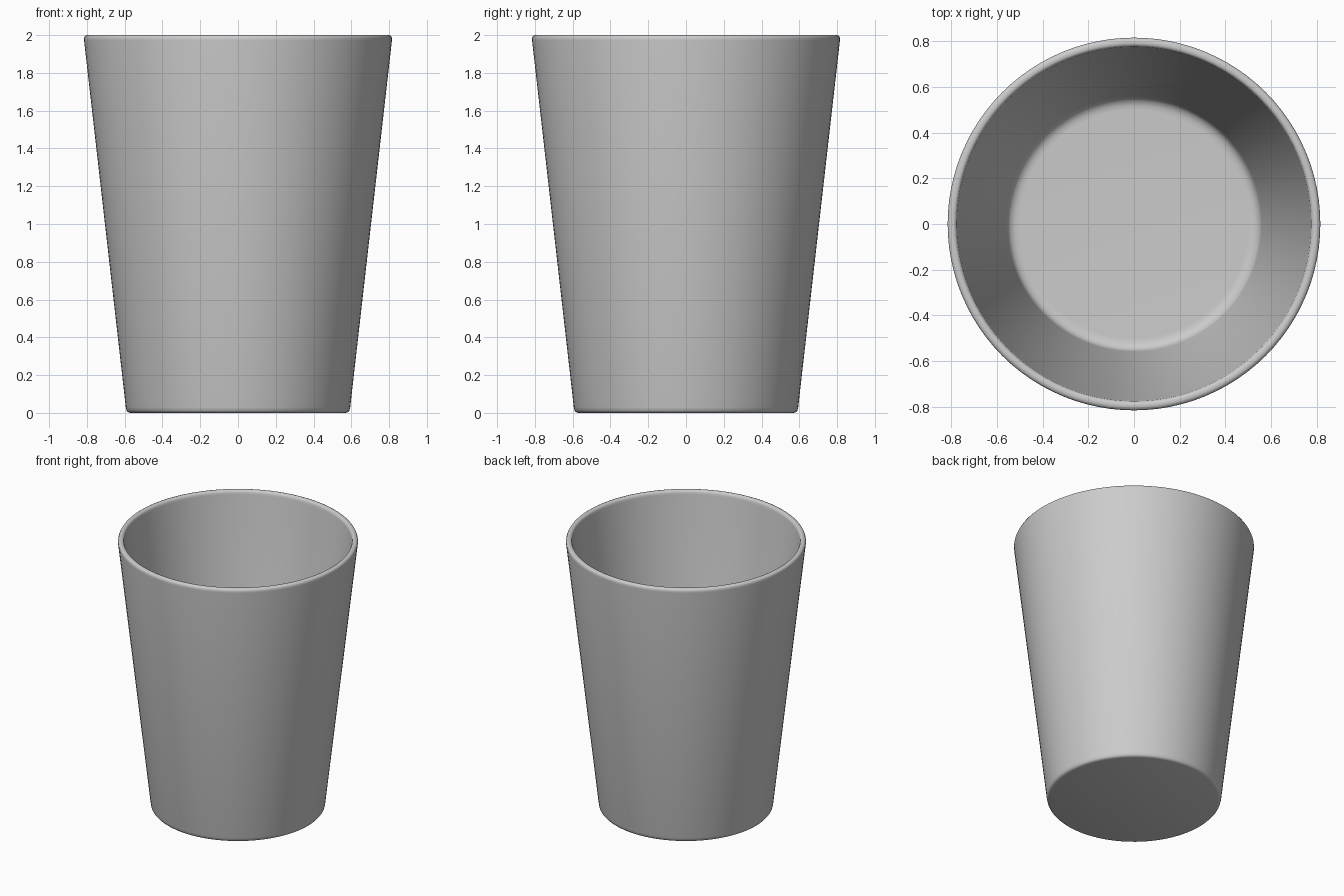
import bpy, bmesh, math

if "Cube" in bpy.data.objects:
    bpy.data.objects.remove(bpy.data.objects["Cube"])

SEGMENTS = 96

# Cup profile (radius, height): underside, outer wall, rounded rim, inner wall, floor
profile = [
    (0.0, 0.0), (0.57, 0.0), (0.583, 0.004), (0.590, 0.012), (0.594, 0.03),
    (0.815, 1.972), (0.815, 1.986), (0.810, 1.996), (0.800, 2.0),
    (0.788, 2.0), (0.780, 1.996), (0.775, 1.986), (0.773, 1.972),
    (0.558, 0.10), (0.552, 0.075), (0.540, 0.060), (0.520, 0.051), (0.50, 0.05),
    (0.0, 0.05),
]

# Spin the profile into a closed solid
bm = bmesh.new()
verts = [bm.verts.new((r, 0, z)) for r, z in profile]
edges = [bm.edges.new(pair) for pair in zip(verts, verts[1:])]
bmesh.ops.spin(bm, geom=verts + edges, cent=(0, 0, 0), axis=(0, 0, 1),
               angle=math.tau, steps=SEGMENTS, use_duplicate=False)
bmesh.ops.remove_doubles(bm, verts=bm.verts[:], dist=0.0005)
bmesh.ops.recalc_face_normals(bm, faces=bm.faces[:])

mesh = bpy.data.meshes.new("cup")
bm.to_mesh(mesh)
bm.free()
cup = bpy.data.objects.new("cup", mesh)
bpy.context.collection.objects.link(cup)

# Smooth shading
bpy.context.view_layer.objects.active = cup
cup.select_set(True)
bpy.ops.object.shade_smooth_by_angle(angle=math.radians(50))
